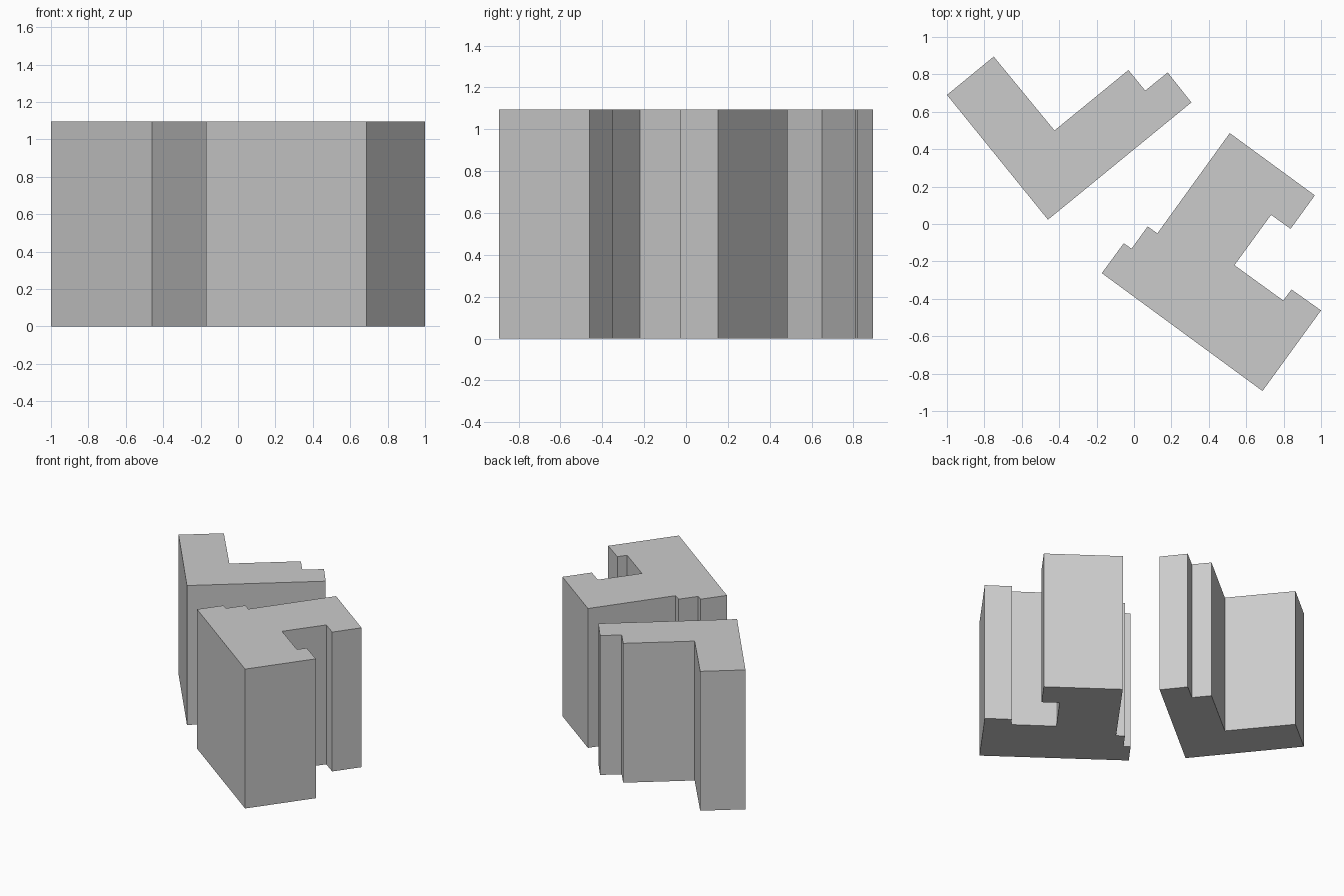
import bpy, bmesh

if "Cube" in bpy.data.objects:
    bpy.data.objects.remove(bpy.data.objects["Cube"])

HEIGHT = 1.095


def extruded_block(name, outline):
    """Closed flat-shaded prism standing on z = 0."""
    mesh = bpy.data.meshes.new(name)
    bm = bmesh.new()
    base = bm.faces.new([bm.verts.new((x, y, 0)) for x, y in outline])
    ext = bmesh.ops.extrude_face_region(bm, geom=[base], use_keep_orig=True)
    top = [v for v in ext["geom"] if isinstance(v, bmesh.types.BMVert)]
    bmesh.ops.translate(bm, verts=top, vec=(0, 0, HEIGHT))
    bmesh.ops.recalc_face_normals(bm, faces=bm.faces)
    bm.to_mesh(mesh)
    bm.free()
    obj = bpy.data.objects.new(name, mesh)
    bpy.context.collection.objects.link(obj)
    return obj


# L-shaped building at the back left
extruded_block("l_shaped_building", [
    (-1.0, 0.69), (-0.46, 0.023), (0.307, 0.65), (0.18, 0.81),
    (0.06, 0.713), (-0.03, 0.823), (-0.425, 0.50), (-0.75, 0.895),
])

# Courtyard building at the front right, with stepped rear wall
extruded_block("courtyard_building", [
    (0.512, 0.486), (0.125, -0.05), (0.073, -0.013), (-0.013, -0.132),
    (-0.055, -0.103), (-0.172, -0.263), (0.687, -0.893), (1.0, -0.462),
    (0.842, -0.35), (0.798, -0.409), (0.537, -0.22), (0.733, 0.049),
    (0.837, -0.026), (0.967, 0.153),
])
